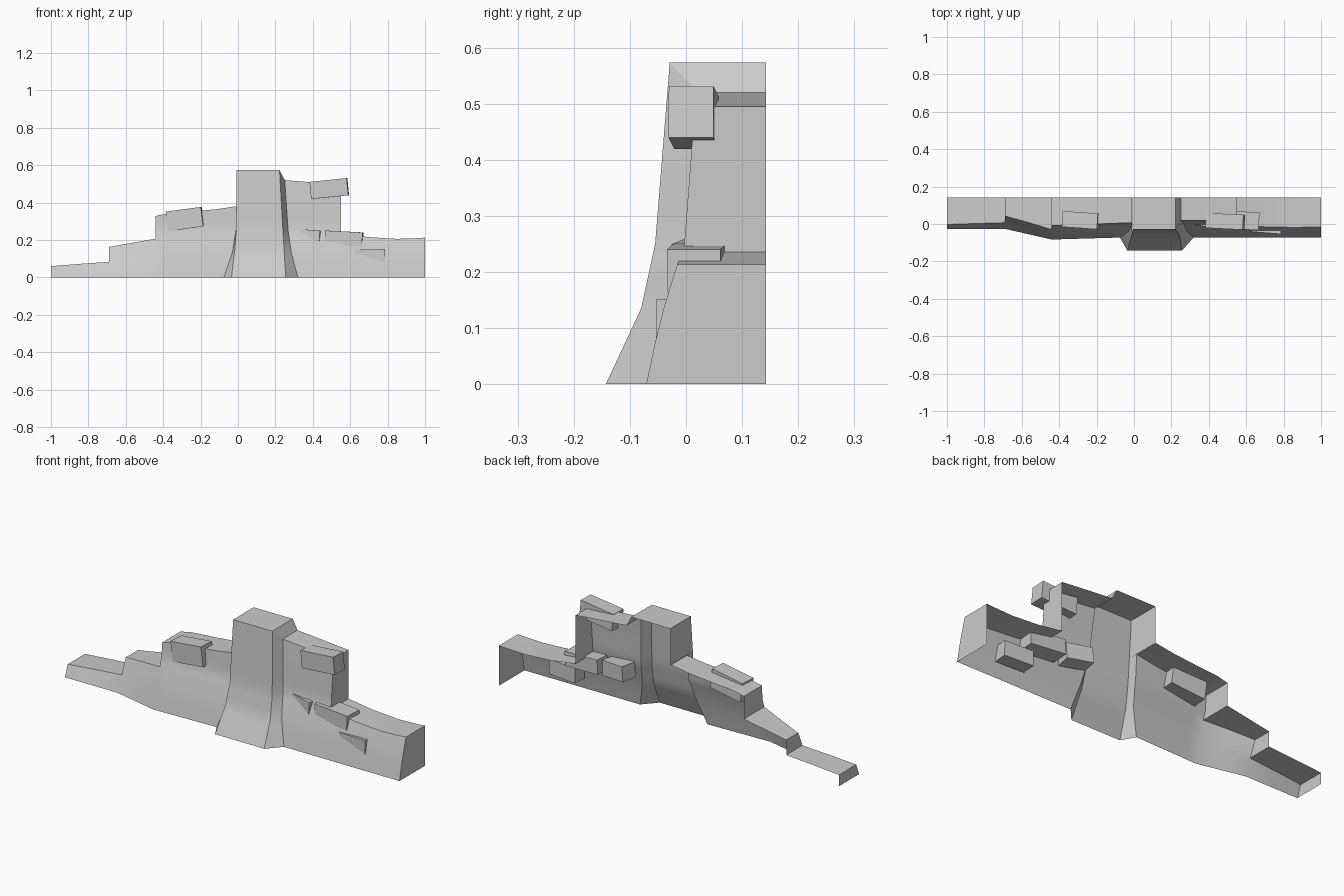
import bpy, bmesh
from mathutils import Vector, Euler

if "Cube" in bpy.data.objects:
    bpy.data.objects.remove(bpy.data.objects["Cube"])

stone = bpy.data.materials.new("pale_stone")
stone.use_nodes = True
stone.diffuse_color = (0.6, 0.6, 0.6, 1)
stone.node_tree.nodes["Principled BSDF"].inputs["Base Color"].default_value = (0.6, 0.6, 0.6, 1)

BACK = 0.143
LEVELS = [0, .035, .07, .105, .135, .17, .2, .225, .25, .3, .36, .42, .48, .573]


def interp(points, t):
    for (a, va), (b, vb) in zip(points, points[1:]):
        if t <= b:
            return va + (vb - va) * max(0, t - a) / (b - a)
    return points[-1][1]


# Leaning profiles: height -> depth, and the sideways curves of the buttress
WALL = [(0, -.071), (.07, -.056), (.135, -.04), (.2, -.02), (.25, -.003), (.42, .01), (.52, .02)]
SHIFT = [(-.69, .045), (-.44, -.012), (-.03, 0), (1, 0)]
LEAN = [(-.69, .18), (-.44, 0), (1, 0)]
FACE = [(0, -.143), (.135, -.08), (.25, -.055), (.573, -.029)]
LEFT_OUT = [(0, -.075), (.135, -.03), (.25, -.012), (.573, -.008)]
LEFT_IN = [(0, -.035), (.135, -.018), (.25, -.01), (.573, -.008)]
RIGHT_IN = [(0, .255), (.135, .247), (.25, .24), (.573, .222)]
RIGHT_OUT = [(0, .32), (.135, .285), (.25, .268), (.52, .25)]


def wall_y(x, z):
    return interp(WALL, z) + interp(SHIFT, x) + z * interp(LEAN, x)


def face_y(x, z):
    return interp(FACE, z)


def column(x, top, depth=wall_y, low=0):
    pts = []
    for level in LEVELS:
        z = min(max(level, low), top)
        px = interp(x, z) if isinstance(x, list) else x
        pts.append(Vector((px, depth(px, z), z)))
    return pts


def with_back(pts):
    return pts + [Vector((pts[-1].x, BACK, pts[-1].z))]


bm = bmesh.new()


def skin(a, b):
    va, vb = [[bm.verts.new(p) for p in c] for c in (a, b)]
    for i in range(len(va) - 1):
        bm.faces.new((va[i], vb[i], vb[i + 1], va[i + 1]))


def panels(stations, depth=wall_y):
    cols = [with_back(column(x, top, depth)) for x, top in stations]
    for a, b in zip(cols, cols[1:]):
        skin(a, b)


def side(x, low, high, faces_right, depth=wall_y):
    front = column(x, high, depth, low)
    rear = [Vector((p.x, BACK, p.z)) for p in front]
    skin(*((front, rear) if faces_right else (rear, front)))


# Stepped wall sections
panels([(-1, .06), (-.85, .072), (-.69, .083)])
panels([(-.69, .163), (-.565, .185), (-.44, .207)])
panels([(-.44, .328), (-.38, .342), (-.25, .352), (-.12, .364), (LEFT_OUT, .38)])
panels([(RIGHT_OUT, .52), (.4, .508), (.55, .495)])
panels([(.55, .236), (.7, .215), (.85, .206), (.965, .21), (1, .213)])

# Buttress: flared cheeks, face, top and sloping shoulder
skin(column(LEFT_OUT, .38), column(LEFT_IN, .38, face_y))
panels([(LEFT_IN, .573), (RIGHT_IN, .573)], face_y)
cheek = column(RIGHT_IN, .573, face_y)
shoulder = column(RIGHT_OUT, .52)
skin(with_back(cheek), with_back(shoulder))

# Closed ends and step risers
side(-1, 0, .06, False)
side(-.69, .083, .163, False)
side(-.44, .207, .328, False)
side(LEFT_IN, .38, .573, False, face_y)
side(.55, .236, .495, True)
side(1, 0, .213, True)

bmesh.ops.remove_doubles(bm, verts=bm.verts, dist=.0008)
bmesh.ops.dissolve_degenerate(bm, edges=bm.edges, dist=.0005)


def finish(mesh_bm, name, smooth=False):
    mesh = bpy.data.meshes.new(name)
    mesh_bm.to_mesh(mesh)
    mesh_bm.free()
    mesh.materials.append(stone)
    obj = bpy.data.objects.new(name, mesh)
    bpy.context.collection.objects.link(obj)
    if smooth:
        bpy.ops.object.select_all(action='DESELECT')
        obj.select_set(True)
        bpy.context.view_layer.objects.active = obj
        bpy.ops.object.shade_smooth_by_angle(angle=.4)
    return obj


finish(bm, "ruined_wall", True)


# Protruding stone blocks: name, centre, size, rotation
def block(name, centre, size, turn):
    b = bmesh.new()
    bmesh.ops.create_cube(b, size=1)
    bmesh.ops.scale(b, vec=size, verts=b.verts)
    bmesh.ops.rotate(b, matrix=Euler(turn).to_matrix(), verts=b.verts)
    bmesh.ops.translate(b, vec=centre, verts=b.verts)
    finish(b, name)


block("left_block", (-.283, .02, .312), (.19, .085, .105), (0, -.13, -.07))
block("upper_right_block", (.488, .014, .475), (.2, .08, .092), (0, -.1, -.05))
block("middle_block", (.567, .02, .207), (.2, .095, .077), (0, .05, -.06))
block("inner_block", (.375, .03, .215), (.14, .085, .08), (0, .08, -.2))
block("lower_block", (.708, -.01, .11), (.162, .075, .079), (0, -.02, -.08))
